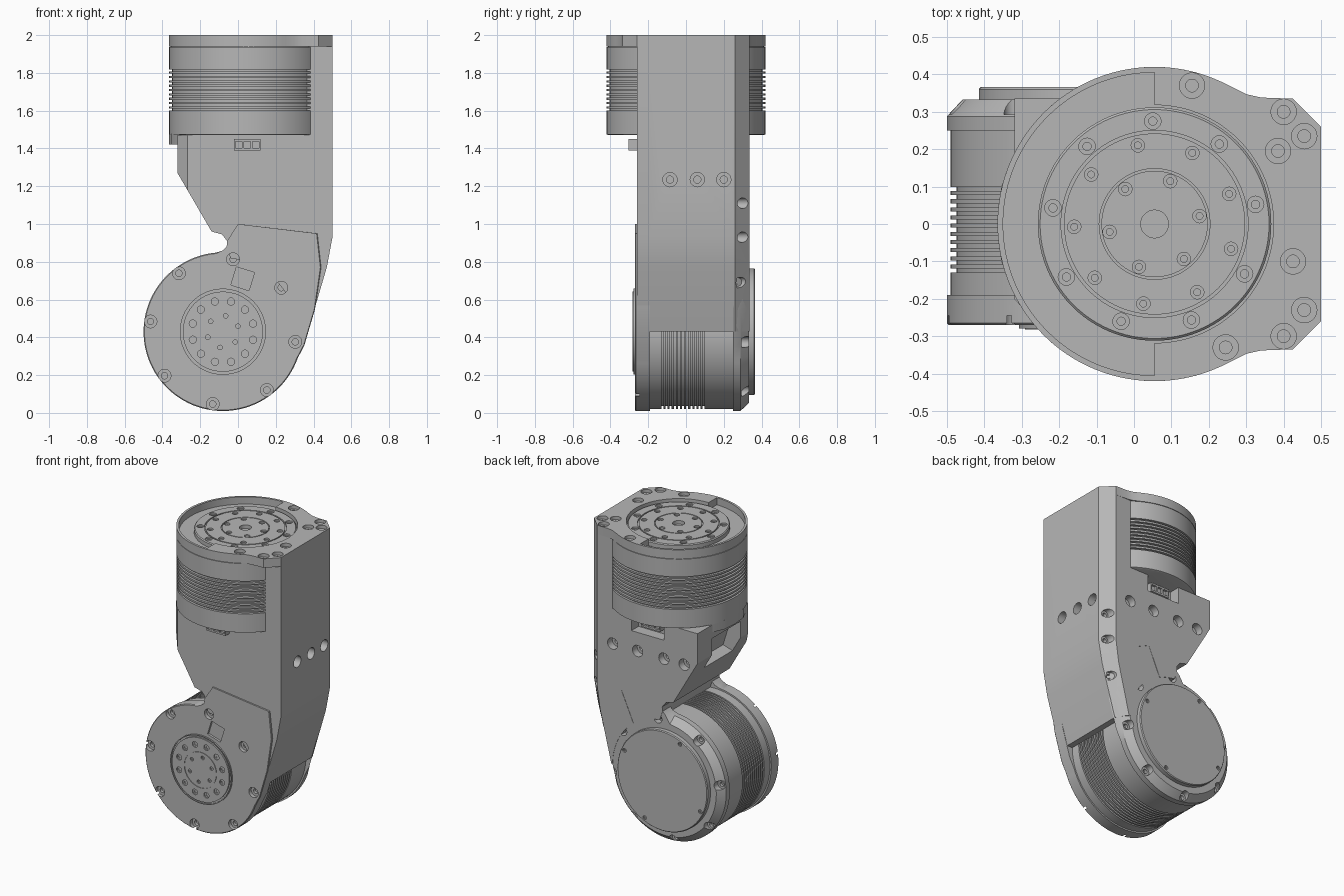
import bpy, bmesh, math
from mathutils import Vector, Matrix

cube = bpy.data.objects.get("Cube")
if cube:
    bpy.data.objects.remove(cube)

grey = bpy.data.materials.new("machined_grey")
grey.use_nodes = True
grey.diffuse_color = (0.47, 0.47, 0.47, 1)
grey.node_tree.nodes["Principled BSDF"].inputs["Base Color"].default_value = grey.diffuse_color

UP, FRONT, BACK, SIDE = (0, 0, 1), (0, -1, 0), (0, 1, 0), (1, 0, 0)
JX, JZ = -0.08, 0.43          # lower joint axis
MX = 0.055                    # upper motor axis
JOINT = (JX, 0, JZ)
parts = []


def make(name, bm):
    bmesh.ops.recalc_face_normals(bm, faces=bm.faces)
    mesh = bpy.data.meshes.new(name)
    bm.to_mesh(mesh)
    bm.free()
    mesh.materials.append(grey)
    ob = bpy.data.objects.new(name, mesh)
    bpy.context.collection.objects.link(ob)
    parts.append(ob)
    return ob


def skin(bm, rings):
    """Join matching rings of points into a capped solid."""
    loops = [[bm.verts.new(p) for p in ring] for ring in rings]
    n = len(loops[0])
    for a, b in zip(loops, loops[1:]):
        for i in range(n):
            j = (i + 1) % n
            bm.faces.new((a[i], a[j], b[j], b[i]))
    bm.faces.new(loops[0])
    bm.faces.new(loops[-1])


def lathe(bm, profile, origin, axis, n=96):
    """Turn (radius, height) pairs round an axis."""
    rot = Vector(axis).to_track_quat('Z', 'Y').to_matrix()
    turn = [math.tau * i / n for i in range(n)]
    skin(bm, [[Vector(origin) + rot @ Vector((r * math.cos(t), r * math.sin(t), h))
               for t in turn] for r, h in profile])


def turned(name, profile, origin, axis):
    bm = bmesh.new()
    lathe(bm, profile, origin, axis)
    return make(name, bm)


def loft(name, sections):
    """sections: (y, [(x, z), ...]) along y."""
    bm = bmesh.new()
    skin(bm, [[(x, y, z) for x, z in pts] for y, pts in sections])
    return make(name, bm)


def box(bm, centre, size, turn=0):
    m = Matrix.Translation(centre) @ Matrix.Rotation(turn, 4, 'Y') @ Matrix.Diagonal((*size, 1))
    bmesh.ops.create_cube(bm, size=1, matrix=m)


def bolt(bm, pos, axis, r=0.035, depth=0.03):
    """Counterbored hole sunk against its axis."""
    lathe(bm, [(r * 0.5, -depth * 1.8), (r * 0.5, -depth), (r, -depth), (r, 0.04)], pos, axis, 20)


def cut(ob, fill):
    """Subtract the solids that fill(bm) draws."""
    bm = bmesh.new()
    fill(bm)
    tool = make("cutter", bm)
    parts.remove(tool)
    tool.hide_render = True
    mod = ob.modifiers.new("cut", 'BOOLEAN')
    mod.object, mod.solver = tool, 'EXACT'
    graph = bpy.context.evaluated_depsgraph_get()
    mesh = bpy.data.meshes.new_from_object(ob.evaluated_get(graph))
    ob.modifiers.clear()
    ob.data = mesh
    bpy.data.objects.remove(tool)


def arc(cx, cy, r, a0, a1, n):
    step = math.radians(a1 - a0) / n
    a0 = math.radians(a0)
    return [(cx + r * math.cos(a0 + i * step), cy + r * math.sin(a0 + i * step)) for i in range(n + 1)]


def ring(cx, cy, r, count, start):
    return arc(cx, cy, r, start, start + 360, count)[:-1]


def fins(r, h0, h1, count, depth=0.016):
    pitch = (h1 - h0) / count
    out = []
    for i in range(count):
        h = h0 + i * pitch
        out += [(r, h), (r - depth, h), (r - depth, h + pitch / 2), (r, h + pitch / 2)]
    return out


NOTCH = [(-0.08, 0.86), (-0.06, 0.88), (-0.058, 0.91), (-0.085, 0.945), (-0.14, 0.96)]


def arm(r, a0, left, ins, foot):
    """Arm outline: joint arc, notch, left slope, motor seat, right edge."""
    slope = 0.96 - (left + 0.14) * 1.72
    return (arc(JX, JZ, r, a0, 84, 28) + NOTCH[1:] +
            [(left, slope), (left, 1.47), (0.31, 1.47), (0.31, 1.95), (0.5 - ins, 1.95),
             (0.5 - ins, 0.93), (0.47 - ins * 0.9, 0.77), foot])


def flange(r, ins):
    """Round joint flange with its neck into the arm."""
    return (arc(JX, JZ, r, 95, 340, 72) +
            [(0.352 - ins, 0.36), (0.408 - ins, 0.55), (0.44 - ins, 0.77), (0.42 - ins, 0.95),
             (0, 1.0), (-0.058, 0.91), (-0.06, 0.88), (-0.08, 0.86)])


# Arm: raised front cover and main body
cover = loft("arm_front_cover", [(-0.335, arm(0.47, 21, -0.2, 0.075, (0.372, 0.6))),
                                 (-0.305, arm(0.455, 13, -0.24, 0.045, (0.385, 0.53))),
                                 (-0.26, arm(0.44, 13, -0.267, 0, (0.405, 0.53)))])
body = loft("arm_body", [(-0.26, arm(0.39, 0, -0.267, 0, (0.37, 0.43))),
                         (-0.2, arm(0.39, 0, -0.32, 0, (0.37, 0.43))),
                         (0.26, arm(0.39, 0, -0.32, 0, (0.37, 0.43))),
                         (0.335, arm(0.39, 0, -0.32, 0.075, (0.32, 0.43)))])


def sockets(bm):
    for s in (-1, 1):
        box(bm, (0.05, s * 0.33, 1.42), (0.24, 0.14, 0.12))


def cover_cuts(bm):
    panel = [(-0.16, 1.22), (-0.13, 1.25), (0.39, 1.25), (0.415, 1.22), (0.405, 0.88),
             (0.35, 0.62)] + arc(JX, JZ, 0.48, 24, 80, 16) + [(-0.04, 0.93), (-0.11, 0.96), (-0.155, 1.03)]
    skin(bm, [[(x, y, z) for x, z in panel] for y in (-0.36, -0.325)])
    sockets(bm)


def cover_holes(bm):
    for x in (-0.07, 0.125, 0.31):
        bolt(bm, (x, -0.335, 1.235), FRONT, 0.04)
    for x, z in ((-0.13, 1.15), (0.37, 1.15), (0.025, 0.925), (0.335, 0.72)):
        bolt(bm, (x, -0.325, z), FRONT, 0.014, 0.012)


def body_cuts(bm):
    sockets(bm)
    for y in (-0.085, 0.06, 0.2):
        bolt(bm, (0.5, y, 1.235), SIDE, 0.038, 0.05)
    for x in (-0.22, -0.07, 0.125, 0.31):
        bolt(bm, (x, 0.335, 1.235), BACK, 0.038, 0.05)
    for x, z in ((0.46, 1.11), (0.46, 0.93), (0.43, 0.69)):
        bolt(bm, (x, 0.315, z), BACK, 0.028, 0.045)
    # Cable slot on the back and lightening pocket on the left
    box(bm, (0.155, 0.33, 0.85), (0.09, 0.1, 0.24), 0.42)
    box(bm, (-0.3, 0.03, 1.27), (0.16, 0.3, 0.22), -0.3)


cut(cover, cover_cuts)
cut(cover, cover_holes)
cut(body, body_cuts)
loft("motor_seat_lip", [(y, [(x, 1.42), (x, 1.48), (-0.2, 1.48), (-0.2, 1.42)])
                        for y, x in ((-0.2, -0.31), (-0.1, -0.355), (0, -0.365), (0.1, -0.355), (0.2, -0.31))])

# Connectors in the sockets, front and back
for side, s in (("front", -1), ("back", 1)):
    bm = bmesh.new()
    box(bm, (0.05, s * 0.275, 1.42), (0.14, 0.06, 0.06))
    plug = make(side + "_connector", bm)
    cut(plug, lambda b: [box(b, (x, s * 0.31, 1.42), (0.034, 0.04, 0.036)) for x in (0.005, 0.05, 0.095)])

# Upper motor with cooling fins
turned("upper_motor", [(0.41, 1.47), (0.42, 1.475)] + fins(0.42, 1.6, 1.83, 10) +
       [(0.42, 1.83), (0.42, 1.937), (0.412, 1.937), (0.412, 1.945)], (MX, 0, 0), UP)

# Top deck: round rim blended into the arm
half = [(0.3, 0.347), (0.34, 0.338), (0.425, 0.335), (0.5, 0.26)]
deck_outline = (arc(MX, 0, 0.42, 62, 298, 80) + [(x, -y) for x, y in half] + half[::-1])
bm = bmesh.new()
skin(bm, [[(x, y, z) for x, y in deck_outline] for z in (1.94, 2.0)])
deck = make("top_deck", bm)


def deck_recess(bm):
    pocket = arc(MX, 0, 0.405, 90, 270, 60) + arc(MX, 0, 0.318, -90, 90, 60)
    skin(bm, [[(x, y, z) for x, y in pocket] for z in (1.952, 2.05)])


def deck_holes(bm):
    for x, y in ((0.155, 0.37), (0.4, 0.3), (0.455, 0.235), (0.385, 0.195),
                 (0.425, -0.1), (0.455, -0.23), (0.4, -0.3), (0.245, -0.33)):
        bolt(bm, (x, y, 2), UP, 0.034, 0.022)


cut(deck, deck_recess)
cut(deck, deck_holes)
cap = turned("output_plate", [(0.312, 1.945), (0.312, 1.978), (0.306, 1.984), (0.25, 1.984), (0.25, 1.974),
                              (0.242, 1.974), (0.242, 1.984), (0.148, 1.984), (0.148, 1.976), (0.142, 1.976),
                              (0.142, 1.984), (0.037, 1.984), (0.037, 1.96)], (MX, 0, 0), UP)


def cap_holes(bm):
    for count, radius, start, r in ((9, 0.275, 91, 0.022), (9, 0.215, 62, 0.018), (6, 0.122, 70, 0.018)):
        for x, y in ring(MX, 0, radius, count, start):
            bolt(bm, (x, y, 1.984), UP, r, 0.01)


cut(cap, cap_holes)

# Lower joint: finned motor between two flanges
turned("lower_motor", [(0.41, -0.2), (0.41, -0.13)] + fins(0.41, -0.13, 0.11, 11) +
       [(0.41, 0.11), (0.41, 0.26)], JOINT, BACK)
front = loft("front_flange", [(-0.27, flange(0.415, 0.004)), (-0.265, flange(0.42, 0)),
                              (-0.19, flange(0.42, 0))])
rear = loft("rear_flange", [(0.25, flange(0.42, 0)), (0.288, flange(0.42, 0.02)), (0.333, flange(0.378, 0.06))])


def front_holes(bm):
    for x, z in ring(JX, JZ, 0.387, 8, -8):
        bolt(bm, (x, -0.27, z), FRONT, 0.034, 0.025)
    box(bm, (0.025, -0.27, 0.71), (0.1, 0.03, 0.1), 0.3)


def rear_holes(bm):
    for x, z in ring(JX, JZ, 0.395, 8, -8):
        bolt(bm, (x, 0.318, z), BACK, 0.03, 0.025)


cut(front, front_holes)
cut(rear, rear_holes)

# Front output hub and rear cap
hub = turned("front_hub", [(0.228, 0.26), (0.228, 0.279), (0.222, 0.279), (0.222, 0.272),
                           (0.212, 0.272), (0.212, 0.282), (0.121, 0.282), (0.121, 0.278),
                           (0.117, 0.278), (0.117, 0.282)], JOINT, FRONT)


def hub_holes(bm):
    for count, radius, start, r in ((12, 0.165, 15, 0.019), (6, 0.085, 20, 0.012)):
        for x, z in ring(JX, JZ, radius, count, start):
            bolt(bm, (x, -0.282, z), FRONT, r, 0.008)


cut(hub, hub_holes)
lid = turned("rear_cap", [(0.335, 0.325), (0.335, 0.36), (0.33, 0.366)], JOINT, BACK)
cut(lid, lambda b: [bolt(b, (x, 0.366, z), BACK, 0.013, 0.008) for x, z in ring(JX, JZ, 0.31, 4, 25)])

# Smooth the turned surfaces, keep machined edges crisp
bpy.ops.object.select_all(action='DESELECT')
for ob in parts:
    ob.select_set(True)
bpy.context.view_layer.objects.active = parts[0]
bpy.ops.object.shade_smooth_by_angle(angle=math.radians(28))
